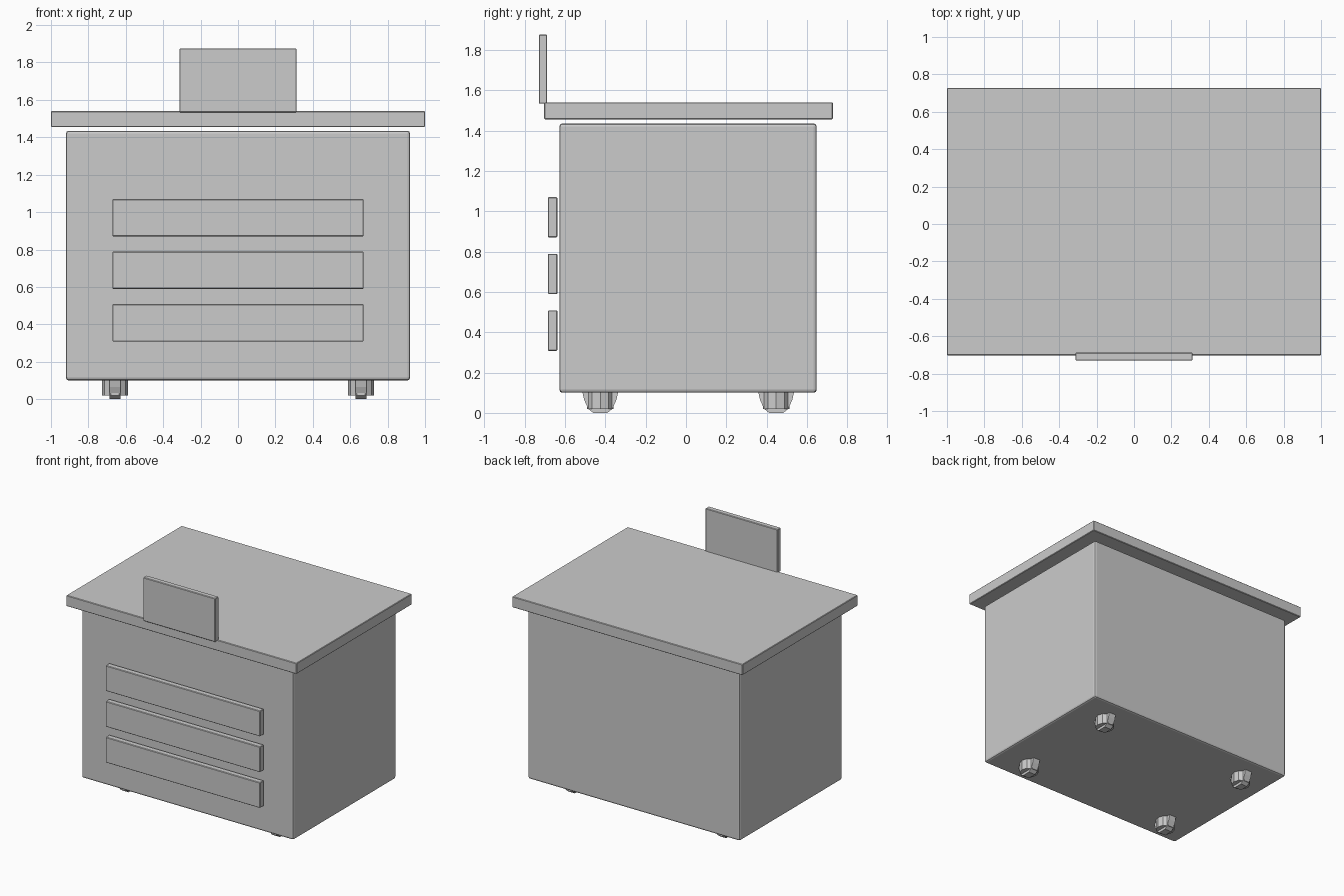
import bpy, bmesh, math
from mathutils import Matrix

if "Cube" in bpy.data.objects:
    bpy.data.objects.remove(bpy.data.objects["Cube"])


def finish(bm, name):
    bmesh.ops.recalc_face_normals(bm, faces=bm.faces)
    mesh = bpy.data.meshes.new(name)
    bm.to_mesh(mesh)
    bm.free()
    obj = bpy.data.objects.new(name, mesh)
    bpy.context.collection.objects.link(obj)
    return obj


def box(name, x, y, z, bevel=0.004, segments=1):
    """Bevelled box from (min, max) pairs."""
    bm = bmesh.new()
    bmesh.ops.create_cube(bm, size=1)
    for v in bm.verts:
        for i, (lo, hi) in enumerate((x, y, z)):
            v.co[i] = lo if v.co[i] < 0 else hi
    obj = finish(bm, name)
    mod = obj.modifiers.new("Bevel", "BEVEL")
    mod.width = bevel
    mod.segments = segments
    return obj


# Main body and the overhanging top
box("cabinet_body", (-0.92, 0.92), (-0.628, 0.648), (0.10, 1.435), 0.015, 2)
box("counter_top", (-1, 1), (-0.703, 0.728), (1.455, 1.54))

# Upright plate on the front edge
box("front_plate", (-0.313, 0.313), (-0.73, -0.688), (1.533, 1.875))

# Three front panels
for i in range(3):
    z = 0.308 + 0.281 * i
    box(f"front_panel_{i + 1}", (-0.671, 0.671), (-0.685, -0.638), (z, z + 0.2))


def caster(name, x, y):
    # Ten-sided housing
    bm = bmesh.new()
    place = Matrix.Translation((x, y, 0.067)) @ Matrix.Rotation(math.pi / 2, 4, "Z")
    bmesh.ops.create_cone(bm, cap_ends=True, segments=10, radius1=0.069,
                          radius2=0.069, depth=0.094, matrix=place)
    finish(bm, name + "_housing")

    # Narrow wheel
    half = [(0.035, 0.0), (0.06, 0.02), (0.08, 0.065), (0.088, 0.1), (0.06, 0.14)]
    profile = half + [(-a, b) for a, b in reversed(half)]
    bm = bmesh.new()
    face = bm.faces.new([bm.verts.new((x - 0.03, y + a, b)) for a, b in profile])
    out = bmesh.ops.extrude_face_region(bm, geom=[face], use_keep_orig=True)
    verts = [g for g in out["geom"] if isinstance(g, bmesh.types.BMVert)]
    bmesh.ops.translate(bm, verts=verts, vec=(0.06, 0, 0))
    finish(bm, name + "_wheel")


# Four casters
for side, x in (("left", -0.657), ("right", 0.657)):
    for end, y in (("front", -0.425), ("back", 0.447)):
        caster(f"{end}_{side}_caster", x, y)
